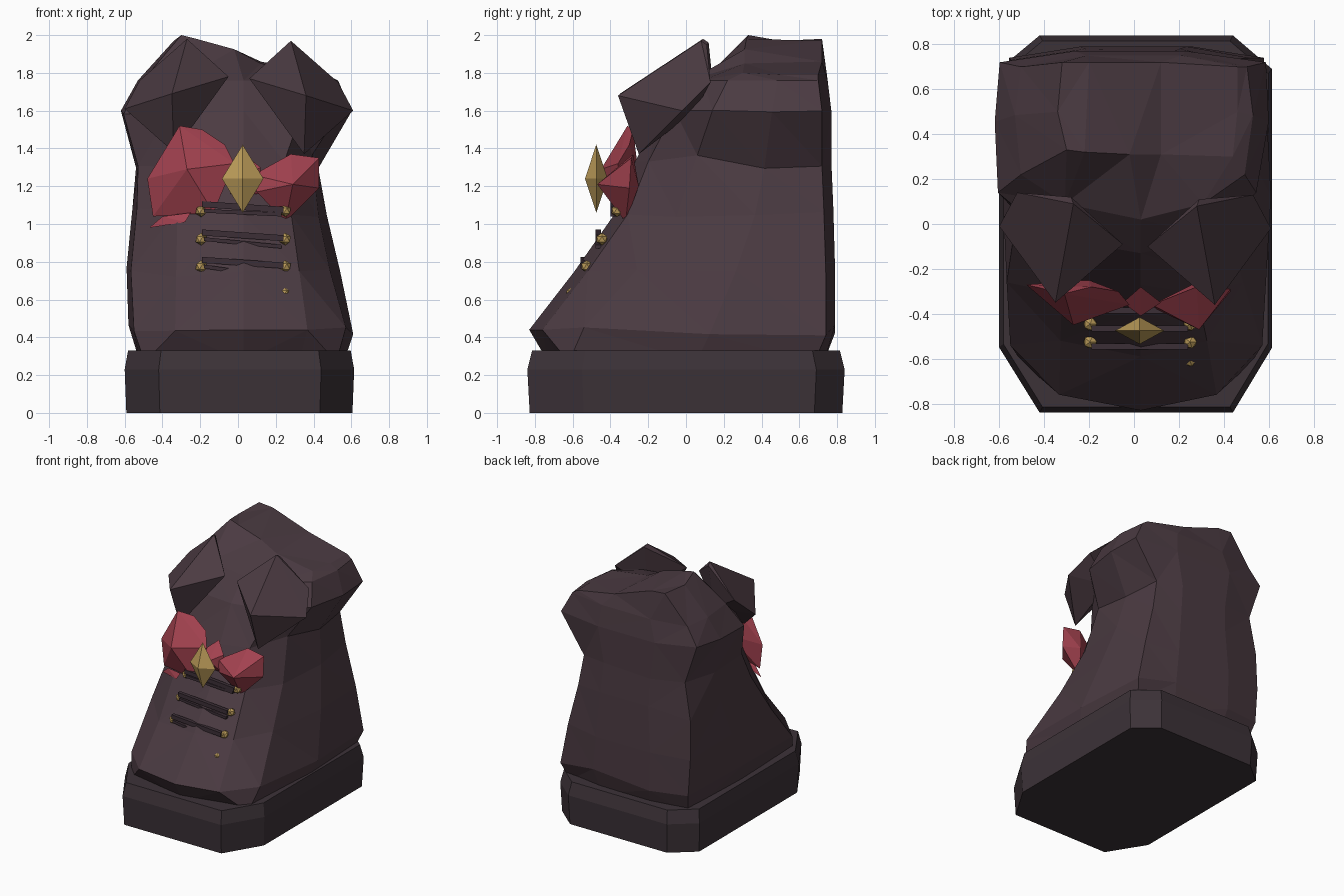
import bpy, bmesh, random
from mathutils import Vector

if "Cube" in bpy.data.objects:
    bpy.data.objects.remove(bpy.data.objects["Cube"])
random.seed(4)

def material(name, rgb):
    m = bpy.data.materials.new(name)
    m.diffuse_color = (*rgb, 1)
    m.use_nodes = True
    m.node_tree.nodes["Principled BSDF"].inputs["Base Color"].default_value = m.diffuse_color
    return m

LEATHER = material("dark_leather", (.07, .043, .054))
SOLE = material("sole_rubber", (.045, .032, .039))
RED = material("red_ribbon", (.37, .055, .08))
GOLD = material("gold", (.5, .33, .1))
LACE = material("lace", (.045, .028, .037))

def finish(bm, name, mat):
    bmesh.ops.recalc_face_normals(bm, faces=bm.faces)
    me = bpy.data.meshes.new(name)
    bm.to_mesh(me)
    bm.free()
    me.materials.append(mat)
    ob = bpy.data.objects.new(name, me)
    bpy.context.collection.objects.link(ob)
    return ob

def hull(name, pts, mat):
    bm = bmesh.new()
    vs = [bm.verts.new(p) for p in pts]
    r = bmesh.ops.convex_hull(bm, input=vs)
    junk = {g for g in r["geom_interior"] + r["geom_unused"] if isinstance(g, bmesh.types.BMVert)}
    bmesh.ops.delete(bm, geom=list(junk), context='VERTS')
    return finish(bm, name, mat)

def loft(name, rings, mat, tri=False):
    bm = bmesh.new()
    rs = [[bm.verts.new(p) for p in r] for r in rings]
    n = len(rs[0])
    for a, b in zip(rs, rs[1:]):
        for i in range(n):
            j = (i + 1) % n
            bm.faces.new((a[i], a[j], b[j], b[i]))
    bm.faces.new(rs[0])
    bm.faces.new(rs[-1])
    if tri:
        bmesh.ops.triangulate(bm, faces=bm.faces[:])
    return finish(bm, name, mat)

# sole: chamfered slab with a bevelled rim
outline = [(-.42, -.84), (.44, -.84), (.615, -.55), (.615, .69), (.44, .84),
           (-.42, .84), (-.6, .69), (-.6, -.55)]
def sole_ring(s, z):
    return [(x * s, y * s, z) for x, y in outline]
loft("sole", [sole_ring(.985, 0), sole_ring(1, .23), sole_ring(.97, .33)], SOLE)

# boot upper: z, left, right, front y, side-edge y, back y
levels = [(.27, -.52, .56, -.73, -.62, .73),
          (.44, -.58, .61, -.83, -.54, .79),
          (.75, -.59, .54, -.59, -.26, .79),
          (1.05, -.56, .47, -.38, -.05, .78),
          (1.33, -.54, .425, -.27, .06, .77),
          (1.60, -.62, .60, -.13, .14, .77),
          (1.76, -.53, .53, .02, .22, .75)]
rings = []
for k, (z, l, r, f, e, b) in enumerate(levels):
    m = (e + b) / 2
    ring = [(.03, f), (r * .58, f + .07), (r * .93, e), (r, m), (r * .95, b - .05), (r * .4, b),
            (l * .4, b), (l * .95, b - .05), (l, m), (l * .95, e), (l * .58, f + .07)]
    j = .018 if 0 < k < 6 else 0
    rings.append([(x + random.uniform(-j, j) * (i not in (0, 3, 8)), y,
                   z + random.uniform(-2, 2) * j * (i > 1)) for i, (x, y) in enumerate(ring)])
# sloping top, highest along the left
rings.append([(-.02, .31, 1.925), (.12, .31, 1.85), (.44, .3, 1.80), (.46, .5, 1.79), (.46, .7, 1.79),
              (.12, .72, 1.86), (-.2, .72, 1.97), (-.32, .72, 1.98), (-.34, .5, 1.97),
              (-.3, .33, 2.0), (-.22, .32, 1.98)])
loft("boot_upper", rings, LEATHER, True)

# folded cuff flaps on both sides of the opening
flap = [(.28, .08, 1.97), (.53, .13, 1.75), (.61, -.02, 1.60), (.36, -.36, 1.68),
        (.35, -.25, 1.37), (.06, -.10, 1.77), (.29, .11, 1.95), (.30, .05, 1.6)]
hull("cuff_flap_right", flap, LEATHER)
hull("cuff_flap_left", [(-x + .01, y + .01, z + .01) for x, y, z in flap], LEATHER)

# ribbon bow
hull("bow_left", [(-.31, -.31, 1.52), (-.19, -.28, 1.5), (-.48, -.27, 1.24), (-.45, -.28, 1.04),
                  (-.27, -.45, 1.29), (-.13, -.38, 1.06), (-.02, -.36, 1.32), (-.07, -.30, 1.42),
                  (-.2, -.25, 1.25)], RED)
hull("bow_right", [(.08, -.36, 1.26), (.28, -.28, 1.37), (.43, -.29, 1.35), (.43, -.30, 1.19),
                   (.25, -.32, 1.01), (.10, -.38, 1.17), (.29, -.47, 1.21), (.3, -.25, 1.2)], RED)
hull("bow_knot", [(-.05, -.35, 1.3), (.12, -.35, 1.3), (.03, -.41, 1.25), (.03, -.28, 1.37),
                  (-.04, -.35, 1.16), (.11, -.35, 1.16)], RED)
hull("bow_tail", [(-.47, -.27, .98), (-.28, -.37, 1.01), (-.25, -.36, 1.06), (-.40, -.3, 1.04),
                  (-.3, -.3, 1.02)], RED)

# gold diamond gem in front of the knot
c = Vector((.025, -.475, 1.24))
hull("gold_gem", [c + Vector(d) for d in ((.11, 0, 0), (-.11, 0, 0), (0, .06, 0), (0, -.06, 0),
                                          (0, 0, .18), (0, 0, -.18))], GOLD)

# eyelets
eyelets = [(1.07, -.375), (.92, -.455), (.775, -.535), (.635, -.62)]
for n, (z, y) in enumerate(eyelets):
    for x, side in ((-.195, "left"), (.25, "right")):
        if n == 3 and x < 0:
            continue
        bm = bmesh.new()
        bmesh.ops.create_icosphere(bm, subdivisions=1, radius=.033 if n < 3 else .027)
        bmesh.ops.translate(bm, vec=(x, y + .01, z), verts=bm.verts)
        finish(bm, f"eyelet_{side}_{n + 1}", GOLD)

# laces: thin flat bars crossing the front in pairs
def lace(name, a, b, h=.016):
    pts = [Vector(p) + Vector((0, dy, dz)) for p in (a, b) for dy in (-.014, .014) for dz in (-h, h)]
    hull(name, pts, LACE)

for n, (z, y) in enumerate(eyelets[:3]):
    lace(f"lace_top_{n + 1}", (-.19, y - .01, z + .035), (.24, y - .01, z + .005))
    lace(f"lace_low_{n + 1}", (-.18, y - .01, z), (.23, y - .01, z - .02 * (n + 1)), .01)
lace("lace_end", (.18, -.6, .64), (.25, -.615, .635), .01)
